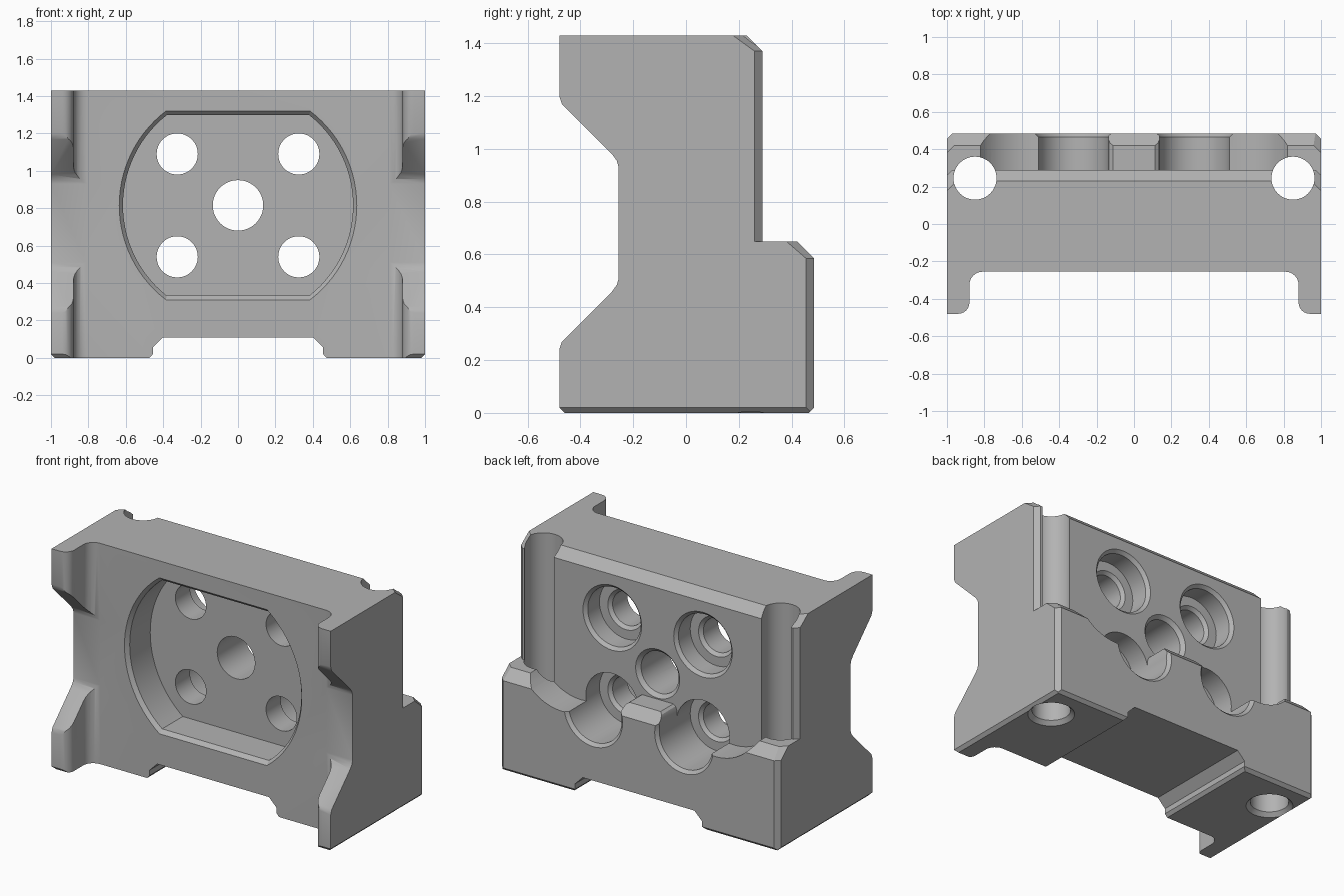
import bpy, bmesh
from math import sin, cos, pi, asin, radians

if "Cube" in bpy.data.objects:
    bpy.data.objects.remove(bpy.data.objects["Cube"])

metal = bpy.data.materials.new("plain grey metal")
metal.use_nodes = True
GREY = (0.45, 0.45, 0.45, 1)
metal.diffuse_color = GREY
metal.node_tree.nodes["Principled BSDF"].inputs["Base Color"].default_value = GREY

# how a section point (u, v) at position t maps into space for each axis
PLACE = {"x": lambda u, v, t: (t, u, v),
         "y": lambda u, v, t: (u, t, v),
         "z": lambda u, v, t: (u, v, t)}


def loft(name, axis, sections):
    """Closed solid through (position, outline) sections along an axis."""
    bm = bmesh.new()
    rings = [[bm.verts.new(PLACE[axis](u, v, t)) for u, v in outline]
             for t, outline in sections]
    n = len(rings[0])
    bm.faces.new(rings[0])
    bm.faces.new(rings[-1])
    for a, b in zip(rings, rings[1:]):
        for i in range(n):
            j = (i + 1) % n
            bm.faces.new((a[i], a[j], b[j], b[i]))
    bmesh.ops.recalc_face_normals(bm, faces=bm.faces)
    mesh = bpy.data.meshes.new(name)
    bm.to_mesh(mesh)
    bm.free()
    mesh.materials.append(metal)
    obj = bpy.data.objects.new(name, mesh)
    bpy.context.collection.objects.link(obj)
    return obj


def prism(name, axis, outline, a, b):
    return loft(name, axis, [(a, outline), (b, outline)])


def arc(cx, cy, r, a0, a1, n):
    steps = [radians(a0 + (a1 - a0) * i / n) for i in range(n + 1)]
    return [(cx + r * cos(a), cy + r * sin(a)) for a in steps]


def bore(name, axis, cx, cy, steps):
    """Stepped round cutter from (position, radius) pairs."""
    return loft(name, axis, [(t, arc(cx, cy, r, 0, 352.5, 47)) for t, r in steps])


def mirrored(outline, s):
    return [(s * u, v) for u, v in outline]


# block, extruded from its side profile
FRONT, BACK, LEDGE, TOP = -0.255, 0.29, 0.485, 1.43
side = [(-0.46, 0), (0.465, 0), (LEDGE, 0.02), (LEDGE, 0.585), (0.42, 0.65),
        (BACK, 0.65), (BACK, 1.37), (0.23, TOP), (-0.48, TOP), (-0.48, 1.2),
        (-0.47, 1.17), (-0.28, 0.98), (-0.262, 0.955), (FRONT, 0.93),
        (FRONT, 0.51), (-0.262, 0.485), (-0.28, 0.46), (-0.47, 0.27),
        (-0.48, 0.24), (-0.48, 0.02)]
body = prism("mounting_block", "x", side, -1, 1)
cutters = []

# front channel leaving rounded ears at both sides
half = arc(0.81, FRONT - 0.07, 0.07, 90, 0, 6) + arc(0.94, -0.42, 0.06, 180, 270, 6)
half += [(0.94, -0.6)]
channel = half + mirrored(half, -1)[::-1]
cutters.append(prism("front_channel", "z", channel, -0.1, 1.6))

# notch under the block
foot = [(0.5, -0.03), (0.455, 0.02), (0.455, 0.055), (0.4, 0.11)]
cutters.append(prism("bottom_notch", "y", foot + mirrored(foot, -1)[::-1], -0.7, 0.7))


# front pocket: a circle with flat top and bottom, with a chamfered rim
def pocket(r, h):
    a = asin(h / r) * 180 / pi
    return arc(0, 0.815, r, -a, a, 28) + arc(0, 0.815, r, 180 - a, 180 + a, 28)


cutters.append(loft("front_pocket", "y", [
    (-0.4, pocket(0.635, 0.505)), (FRONT, pocket(0.635, 0.505)),
    (FRONT + 0.025, pocket(0.615, 0.482)), (-0.02, pocket(0.615, 0.482))]))


def corner(k):
    return [(1.2, k - 1.2), (0.8, k - 0.8), (1.2, k - 0.8)]


for s in (-1, 1):
    # scoops in the top of the back ledge
    scoop = [(0.112, 0.9), (0.112, 0.65), (0.128, 0.638), (0.137, 0.615),
             (0.137, 0.54), (0.3, 0.5)]
    scoop += arc(0.55, 0.82, 0.32, 264, 328, 12) + [(0.822, 0.9)]
    cutters.append(prism("ledge_scoop", "y", mirrored(scoop, s), BACK, 0.7))

    # chamfers on the back corners and the outer bottom edges
    for z0, k0, z1, k1 in ((-0.1, 1.455, 0.585, 1.455), (0.585, 1.455, 0.65, 1.38),
                           (0.65, 1.26, 1.37, 1.26), (1.37, 1.26, 1.45, 1.15)):
        cutters.append(loft("corner_chamfer", "z", [
            (z0, mirrored(corner(k0), s)), (z1, mirrored(corner(k1), s))]))
    edge = [(0.9, -0.08), (1.1, 0.12), (1.1, -0.08)]
    cutters.append(prism("bottom_chamfer", "y", mirrored(edge, s), -0.7, 0.7))

    # vertical bolt holes
    cutters.append(bore("bolt_hole", "z", s * 0.85, 0.245, [
        (-0.1, 0.14), (0, 0.14), (0.025, 0.115), (1.6, 0.115)]))

    # counterbored screw holes
    for z, rim in ((0.54, LEDGE), (1.09, BACK)):
        cutters.append(bore("screw_hole", "y", s * 0.325, z, [
            (-0.2, 0.11), (0.13, 0.11), (0.15, 0.13), (0.15, 0.19),
            (rim - 0.02, 0.19), (rim, 0.21), (0.7, 0.21)]))

# central hole
cutters.append(bore("centre_hole", "y", 0, 0.815, [
    (-0.2, 0.135), (BACK - 0.023, 0.135), (BACK, 0.158), (0.4, 0.158)]))

# cut everything out of the block
bpy.context.view_layer.objects.active = body
body.select_set(True)
for cutter in cutters:
    cutter.hide_render = True
    mod = body.modifiers.new("cut", "BOOLEAN")
    mod.operation = "DIFFERENCE"
    mod.solver = "EXACT"
    mod.object = cutter
    bpy.ops.object.modifier_apply(modifier=mod.name)
    bpy.data.objects.remove(cutter)

bpy.ops.object.select_all(action="DESELECT")
body.select_set(True)
bpy.ops.object.shade_smooth_by_angle(angle=radians(28))
